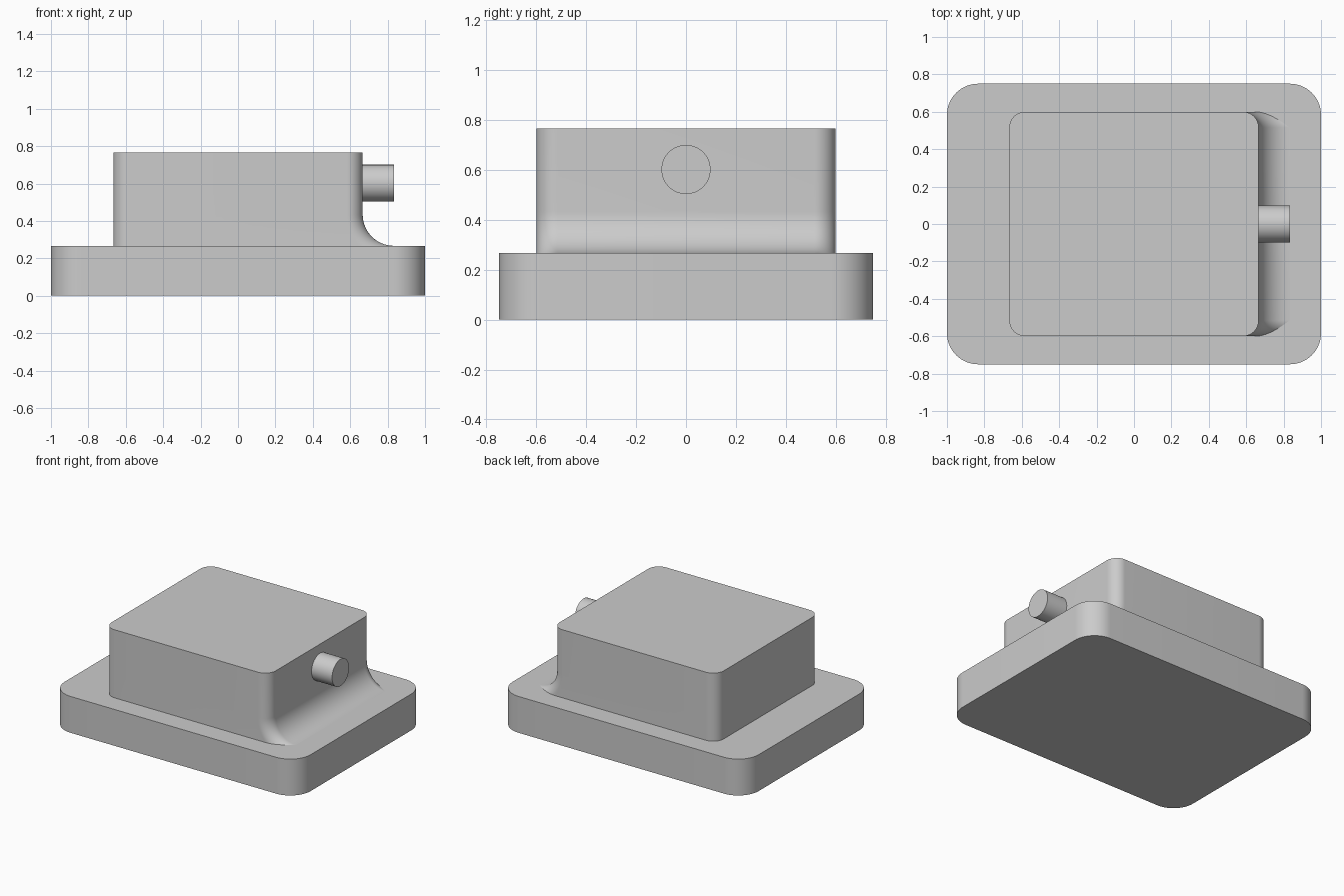
import bpy, bmesh
from math import sin, cos, pi

if "Cube" in bpy.data.objects:
    bpy.data.objects.remove(bpy.data.objects["Cube"])

N = 16  # segments per rounded corner


def loft(name, rings):
    """Closed solid through equal-length rings, listed bottom to top."""
    bm = bmesh.new()
    loops = [[bm.verts.new(p) for p in ring] for ring in rings]
    for low, high in zip(loops, loops[1:]):
        for i in range(len(low)):
            j = (i + 1) % len(low)
            bm.faces.new((low[i], low[j], high[j], high[i]))
    bm.faces.new(loops[0][::-1])
    bm.faces.new(loops[-1])
    bmesh.ops.recalc_face_normals(bm, faces=bm.faces)
    mesh = bpy.data.meshes.new(name)
    bm.to_mesh(mesh)
    bm.free()
    obj = bpy.data.objects.new(name, mesh)
    bpy.context.collection.objects.link(obj)
    smooth(obj)
    return obj


def smooth(obj):
    bpy.ops.object.select_all(action='DESELECT')
    obj.select_set(True)
    bpy.context.view_layer.objects.active = obj
    bpy.ops.object.shade_smooth_by_angle(angle=pi / 6)


def rounded_rect(hx, hy, r, z):
    """Rounded rectangle ring: right side first, from front to back, then left."""
    pts = []
    for k, (sx, sy) in enumerate([(1, -1), (1, 1), (-1, 1), (-1, -1)]):
        for i in range(N + 1):
            t = (k - 1 + i / N) * pi / 2
            pts.append((sx * (hx - r) + r * cos(t), sy * (hy - r) + r * sin(t), z))
    return pts


# Base plate
BASE_TOP = 0.267
loft("base_plate", [rounded_rect(1, 0.75, 0.167, z) for z in (0, BASE_TOP)])

# Housing with rounded corners; its right wall sweeps out into the base
HX, HY, R, TOP, SWEEP = 0.6667, 0.6, 0.085, 0.767, 0.1667
cx, cz = HX + SWEEP, BASE_TOP + SWEEP


def housing_ring(a):
    ring = rounded_rect(HX, HY, R, cz - (SWEEP + R) * sin(a))
    for i in range(2 * (N + 1)):
        x, y, _ = ring[i]
        rad = cx - x  # distance from the sweep axis
        ring[i] = (cx - rad * cos(a), y, cz - rad * sin(a))
    return ring


rings = [housing_ring(pi / 2 * (1 - i / 24)) for i in range(25)]
loft("housing", rings + [rounded_rect(HX, HY, R, TOP)])

# Round stub on the right wall
bpy.ops.mesh.primitive_cylinder_add(vertices=64, radius=0.0985, depth=0.2333,
                                    location=(0.7167, 0, 0.602), rotation=(0, pi / 2, 0))
stub = bpy.context.object
stub.name = "side_stub"
smooth(stub)
